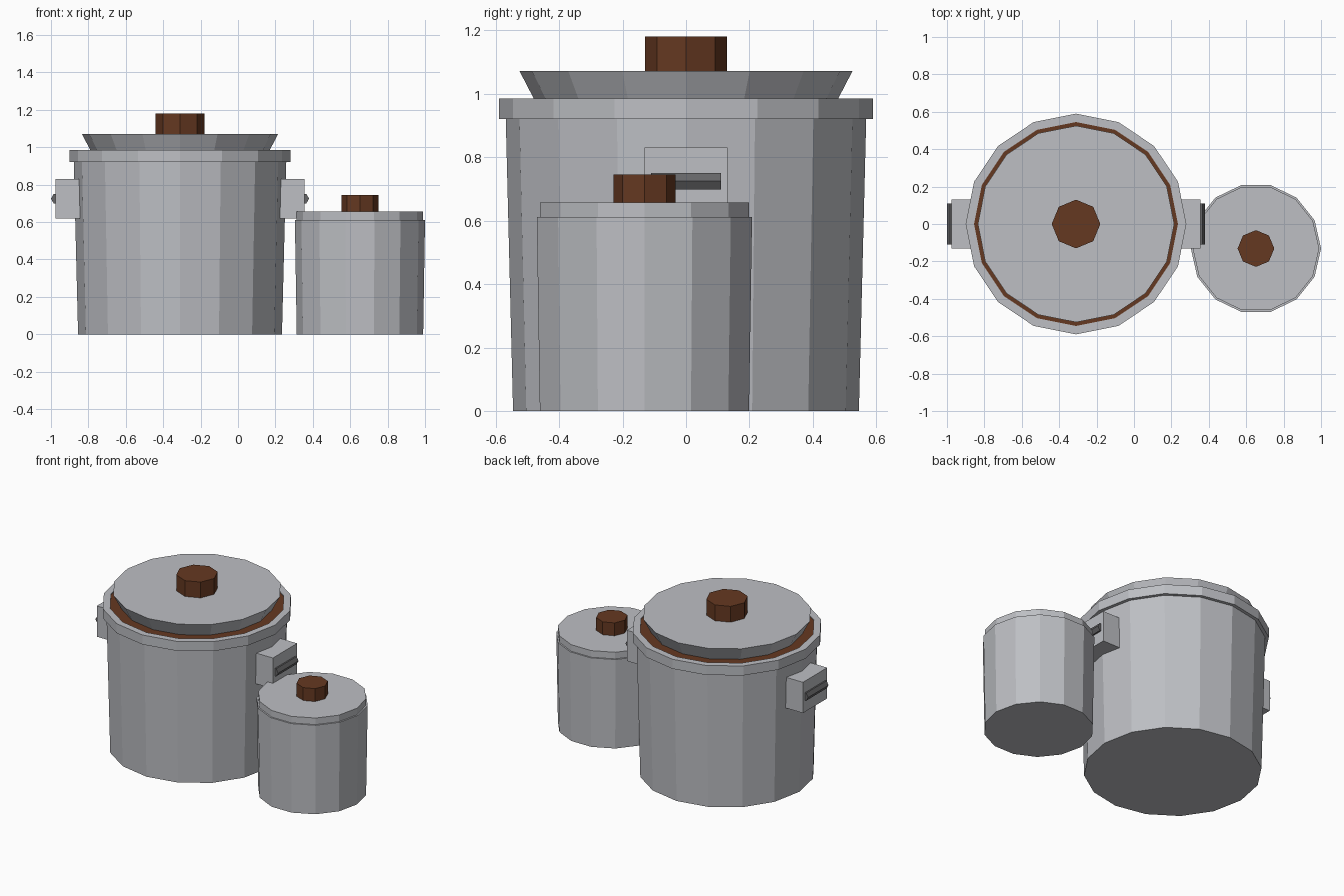
import bpy
import bmesh
from math import cos, sin, pi
from mathutils import Matrix

if "Cube" in bpy.data.objects:
    bpy.data.objects.remove(bpy.data.objects["Cube"], do_unlink=True)


def material(name, rgb):
    mat = bpy.data.materials.new(name)
    mat.use_nodes = True
    mat.diffuse_color = (*rgb, 1)
    mat.node_tree.nodes["Principled BSDF"].inputs["Base Color"].default_value = (*rgb, 1)
    return mat


STEEL = material("light steel", (0.51, 0.52, 0.55))
BROWN = material("warm brown", (0.13, 0.04, 0.015))
DARK = material("dark grey", (0.13, 0.13, 0.135))


def finish(name, bm, mat, location):
    bmesh.ops.recalc_face_normals(bm, faces=bm.faces)
    mesh = bpy.data.meshes.new(name)
    bm.to_mesh(mesh)
    bm.free()
    mesh.materials.append(mat)
    obj = bpy.data.objects.new(name, mesh)
    obj.location = location
    bpy.context.collection.objects.link(obj)
    return obj


def lathe(name, profile, sides, mat, location, cap_top=True):
    """Faceted solid from (radius, height) pairs, bottom to top."""
    bm = bmesh.new()
    rings = [[bm.verts.new((r * cos(2 * pi * i / sides), r * sin(2 * pi * i / sides), z))
              for i in range(sides)] for r, z in profile]
    for low, high in zip(rings, rings[1:]):
        for i in range(sides):
            j = (i + 1) % sides
            bm.faces.new((low[i], low[j], high[j], high[i]))
    bm.faces.new(rings[0][::-1])
    if cap_top:
        bm.faces.new(rings[-1])
    return finish(name, bm, mat, location)


def box(name, size, mat, location):
    bm = bmesh.new()
    bmesh.ops.create_cube(bm, size=1, matrix=Matrix.Diagonal((*size, 1)))
    return finish(name, bm, mat, location)


# Large pot: body with overhanging rim, contents, flared lid and knob
big = (-0.31, 0, 0)
lathe("large_pot_body", [(0.545, 0), (0.568, 0.92), (0.59, 0.92), (0.59, 0.985),
                         (0.545, 0.985), (0.545, 0.96)], 16, STEEL, big, cap_top=False)
lathe("large_pot_contents", [(0.545, 0.96), (0.545, 0.978)], 16, BROWN, big)
lathe("large_pot_lid", [(0.472, 0.97), (0.525, 1.072)], 16, STEEL, big)
lathe("large_pot_knob", [(0.13, 1.06), (0.13, 1.18)], 8, BROWN, big)

# Side handles: a block with a dark six-sided grip bar set into its outer face
for side, label in ((1, "left"), (-1, "right")):
    box(f"{label}_handle", (0.165, 0.262, 0.21), STEEL, (big[0] + side * 0.5825, 0, 0.725))
    bar = lathe(f"{label}_handle_grip", [(0.03, -0.11), (0.03, 0.11)], 6, DARK,
                (big[0] + side * 0.66, 0, 0.725))
    bar.rotation_euler.x = pi / 2

# Small pot: body, flat lid and knob
small = (0.652, -0.131, 0)
lathe("small_pot_body", [(0.338, 0), (0.348, 0.612)], 14, STEEL, small)
lathe("small_pot_lid", [(0.338, 0.61), (0.338, 0.657)], 14, STEEL, small)
lathe("small_pot_knob", [(0.098, 0.65), (0.098, 0.745)], 8, BROWN, small)
